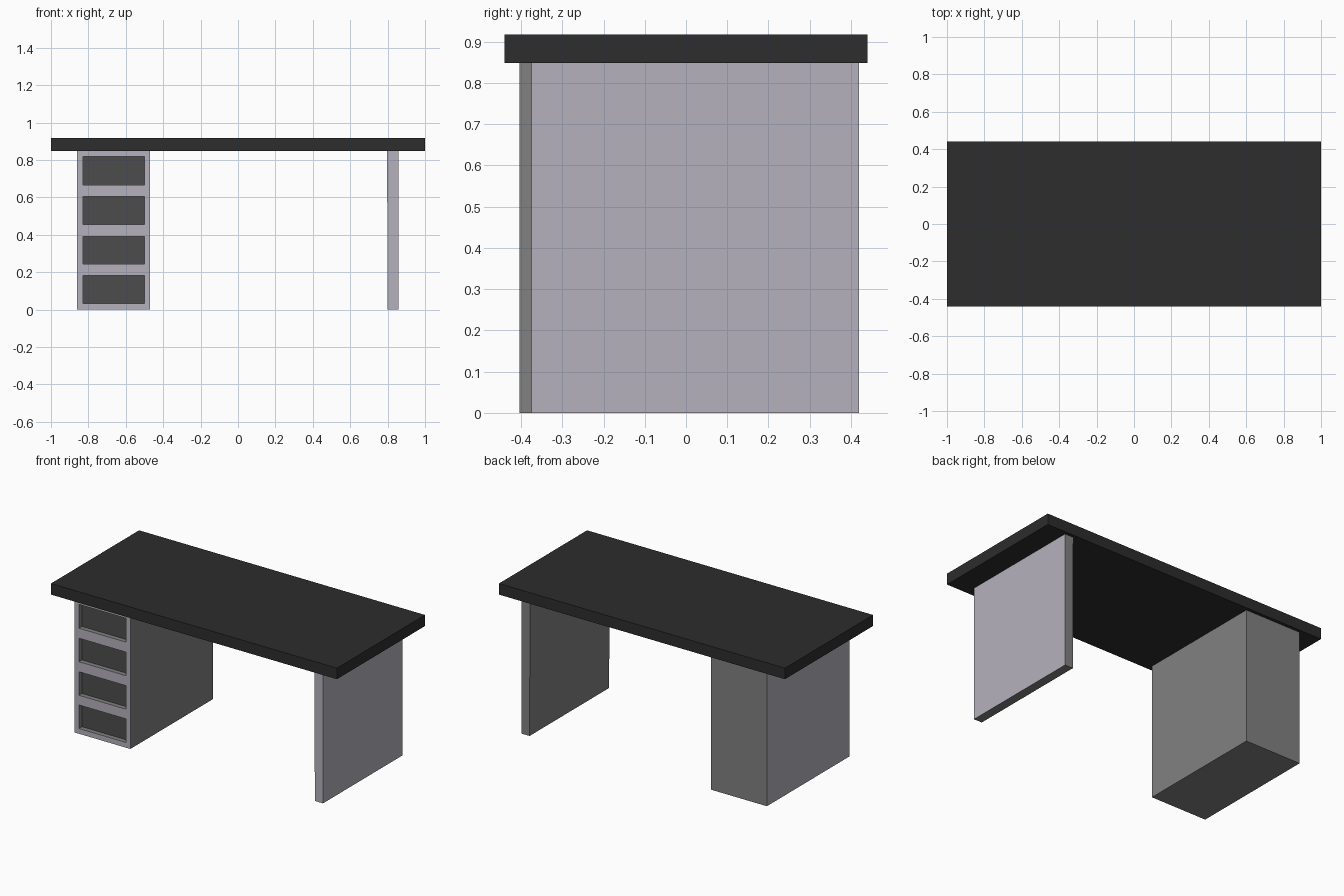
import bpy, bmesh
from mathutils import Vector

if "Cube" in bpy.data.objects:
    bpy.data.objects.remove(bpy.data.objects["Cube"])


def material(name, rgb):
    m = bpy.data.materials.new(name)
    m.diffuse_color = (*rgb, 1)
    m.use_nodes = True
    m.node_tree.nodes["Principled BSDF"].inputs["Base Color"].default_value = m.diffuse_color
    return m


BLACK = material("black_top", (0.026, 0.026, 0.026))
GREY = material("grey_body", (0.22, 0.22, 0.22))
LILAC = material("lilac_face", (0.46, 0.44, 0.51))
DARK = material("drawer_dark", (0.073, 0.073, 0.075))


def box(lo, hi):
    bm = bmesh.new()
    lo, hi = Vector(lo), Vector(hi)
    bmesh.ops.create_cube(bm, size=1)
    for v in bm.verts:
        v.co = Vector((lo[i] + (v.co[i] + 0.5) * (hi[i] - lo[i]) for i in range(3)))
    bm.normal_update()
    return bm


def paint(bm, outer):
    # lilac on the front and the outward side, grey elsewhere
    for f in bm.faces:
        f.material_index = int(f.normal.y < -0.9 or f.normal.x * outer > 0.9)


def finish(name, bm, mats):
    me = bpy.data.meshes.new(name)
    bm.normal_update()
    bm.to_mesh(me)
    bm.free()
    for m in mats:
        me.materials.append(m)
    ob = bpy.data.objects.new(name, me)
    bpy.context.collection.objects.link(ob)
    return ob


# Desk top
finish("desk_top", box((-1, -0.44, 0.848), (1, 0.44, 0.918)), [BLACK])

# Right side panel
bm = box((0.80, -0.375, 0), (0.857, 0.42, 0.848))
for v in bm.verts:
    if v.co.x < 0.82 and v.co.z > 0.5:
        v.co.x -= 0.003
bm.normal_update()
paint(bm, 1)
finish("side_panel", bm, [GREY, LILAC])

# Drawer cabinet with four recessed drawer fronts
FRONT, DEPTH = -0.404, 0.03
X0, X1 = -0.83, -0.50
DRAWERS = [(0.033, 0.182), (0.243, 0.392), (0.455, 0.604), (0.667, 0.818)]
bm = box((-0.86, FRONT, 0), (-0.47, 0.42, 0.848))
paint(bm, -1)


def front_faces():
    return [f for f in bm.faces if f.normal.y < -0.9]


cuts = [((x, 0, 0), (1, 0, 0)) for x in (X0, X1)]
cuts += [((0, 0, z), (0, 0, 1)) for pair in DRAWERS for z in pair]
for co, no in cuts:
    faces = front_faces()
    edges = {e for f in faces for e in f.edges}
    verts = {v for f in faces for v in f.verts}
    bmesh.ops.bisect_plane(bm, geom=list(verts) + list(edges) + faces,
                           plane_co=co, plane_no=no, dist=1e-5)
    bm.normal_update()


def is_drawer(f):
    c = f.calc_center_median()
    return X0 < c.x < X1 and any(a < c.z < b for a, b in DRAWERS)


cells = [f for f in front_faces() if is_drawer(f)]
floors = bmesh.ops.extrude_discrete_faces(bm, faces=cells)["faces"]
for f in floors:
    bmesh.ops.translate(bm, verts=f.verts[:], vec=(0, DEPTH, 0))
bm.normal_update()
for f in bm.faces:
    y = f.calc_center_median().y
    if FRONT + 0.001 < y < FRONT + DEPTH - 0.001:
        f.material_index = 0
for f in floors:
    f.material_index = 2
finish("drawer_cabinet", bm, [GREY, LILAC, DARK])
